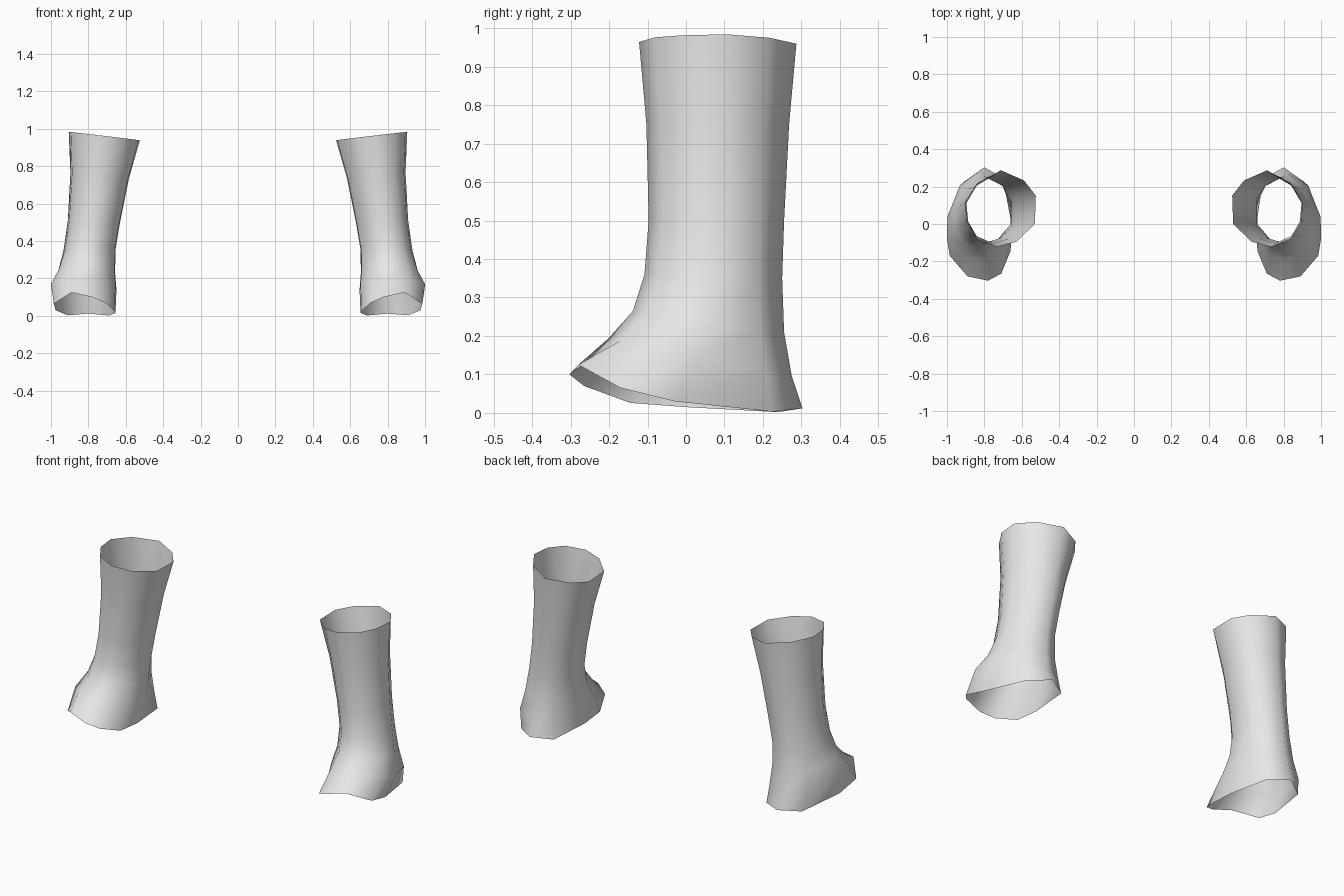
import bpy
import math

cube = bpy.data.objects.get("Cube")
if cube:
    bpy.data.objects.remove(cube, do_unlink=True)

grey = bpy.data.materials.new("plain_grey")
grey.use_nodes = True
grey.diffuse_color = (0.8, 0.8, 0.8, 1)
grey.node_tree.nodes["Principled BSDF"].inputs["Base Color"].default_value = (0.8, 0.8, 0.8, 1)

# Ten-sided outlines, from the heel round the outer side to the toe and back
CUFF = [(.713, .294), (.84, .225), (.906, .123), (.895, .016), (.84, -.07),
        (.735, -.112), (.63, -.085), (.532, .01), (.527, .16), (.59, .24)]
HEM = [(.80, .303, .012), (.91, .225, .003), (.975, -.03, .03), (.985, -.17, .065),
       (.89, -.28, .125), (.78, -.303, .10), (.71, -.265, .07), (.66, -.145, .026),
       (.655, 0, .015), (.69, .24, .002)]

# Rings down the leg: inner x, outer x, front y, back y, front z, back z, roll, hem share
LEVELS = [
    (.525, .905, -.122, .287, .962, .960, .045, 0),
    (.583, .896, -.103, .268, .75, .75, .03, 0),
    (.632, .910, -.097, .255, .50, .50, .015, 0),
    (.655, .932, -.108, .250, .36, .35, 0, 0),
    (.657, .962, -.138, .255, .265, .21, 0, .25),
    (.650, 1.00, -.200, .275, .195, .095, 0, .6),
]


def unit(points):
    """Scale an outline to the unit square."""
    xs, ys = [p[0] for p in points], [p[1] for p in points]
    return [((p[0] - min(xs)) / (max(xs) - min(xs)),
             (p[1] - min(ys)) / (max(ys) - min(ys))) for p in points]


def ring(x0, x1, y0, y1, z_front, z_back, roll, share):
    mixed = unit([(a[0] * (1 - share) + b[0] * share, a[1] * (1 - share) + b[1] * share)
                  for a, b in zip(unit(CUFF), unit(HEM))])
    return [(x0 + (x1 - x0) * u, y0 + (y1 - y0) * v,
             z_front + (z_back - z_front) * v + roll * (u - .5)) for u, v in mixed]


def gaiter(name, side):
    """Open tube lofted through the rings; side is +1 for left, -1 for right."""
    rings = [ring(*level) for level in LEVELS] + [HEM]
    verts = [(x * side, y, z) for r in rings for x, y, z in r]
    n = len(HEM)
    faces = []
    for k in range(len(rings) - 1):
        for i in range(n):
            j = (i + 1) % n
            face = (k * n + i, k * n + j, (k + 1) * n + j, (k + 1) * n + i)
            faces.append(face if side > 0 else face[::-1])
    mesh = bpy.data.meshes.new(name)
    mesh.from_pydata(verts, [], faces)
    mesh.materials.append(grey)
    obj = bpy.data.objects.new(name, mesh)
    bpy.context.collection.objects.link(obj)
    bpy.ops.object.select_all(action='DESELECT')
    obj.select_set(True)
    bpy.context.view_layer.objects.active = obj
    bpy.ops.object.shade_smooth_by_angle(angle=math.radians(80))


gaiter("left_gaiter", 1)
gaiter("right_gaiter", -1)
